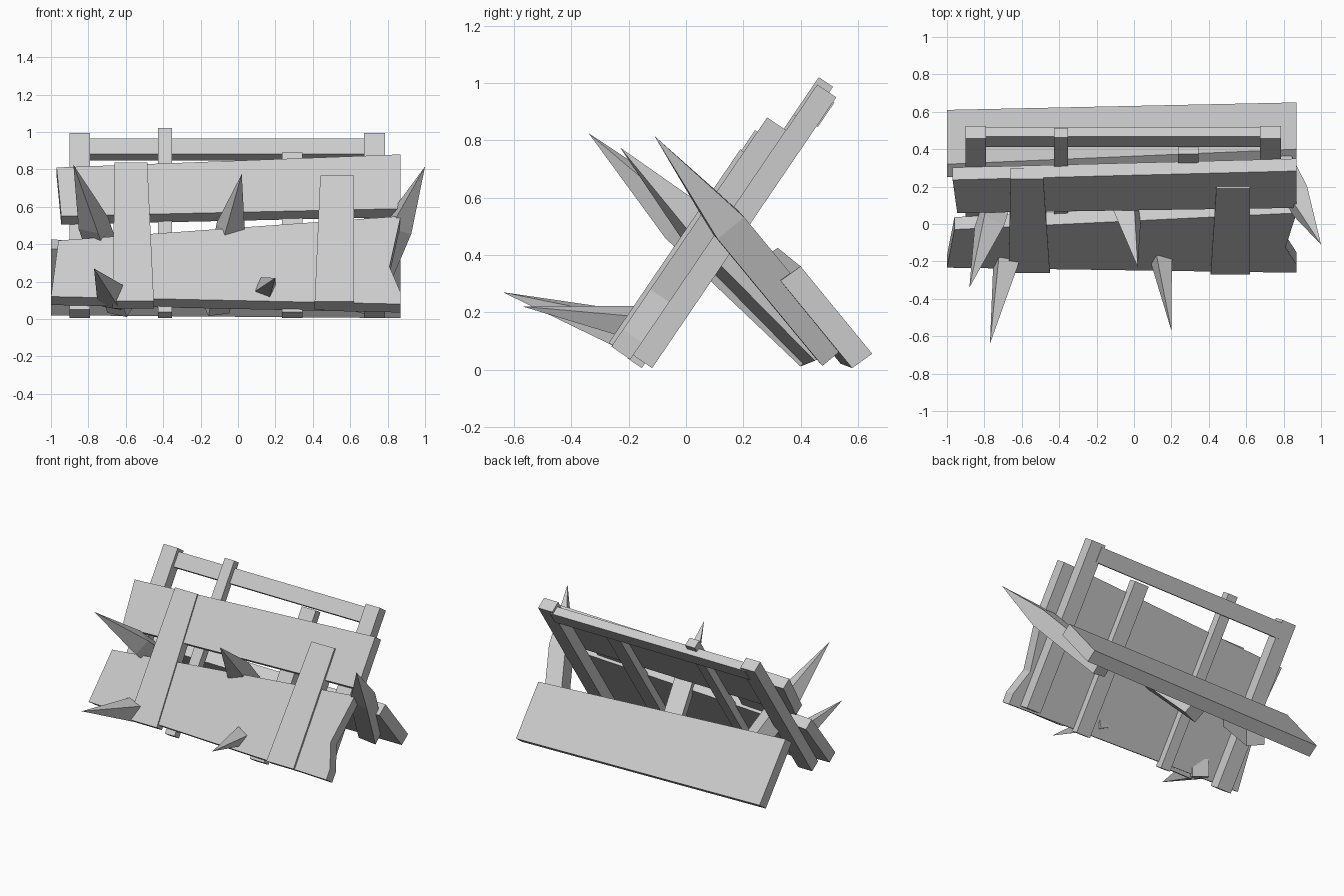
import bpy, bmesh, math
from mathutils import Vector

if "Cube" in bpy.data.objects:
    bpy.data.objects.remove(bpy.data.objects["Cube"], do_unlink=True)

# One plain grey for every timber
GREY = (0.6, 0.6, 0.6, 1.0)
mat = bpy.data.materials.new("weathered_grey")
mat.use_nodes = True
mat.diffuse_color = GREY
mat.node_tree.nodes["Principled BSDF"].inputs["Base Color"].default_value = GREY


def finish(name, bm):
    bmesh.ops.recalc_face_normals(bm, faces=bm.faces)
    mesh = bpy.data.meshes.new(name)
    bm.to_mesh(mesh)
    bm.free()
    mesh.materials.append(mat)
    obj = bpy.data.objects.new(name, mesh)
    bpy.context.collection.objects.link(obj)
    return obj


def loft(name, near, far):
    """Closed solid between two matching outlines."""
    bm = bmesh.new()
    a = [bm.verts.new(p) for p in near]
    b = [bm.verts.new(p) for p in far]
    bm.faces.new(a)
    bm.faces.new(b)
    for i in range(len(a)):
        j = (i + 1) % len(a)
        bm.faces.new((a[i], a[j], b[j], b[i]))
    return finish(name, bm)


# The panel leans back; depth is measured inward from its front surface
SLOPE = 0.68
INWARD = Vector((0, 0.827, -0.562))


def on_panel(x, z, depth):
    return Vector((x, 0.28 + (z - 0.875) * SLOPE, z)) + INWARD * depth


def slab(name, outline, front, back):
    return loft(name, [on_panel(x, z, front) for x, z in outline],
                [on_panel(x, z, back) for x, z in outline])


def box_outline(x, width, low, high):
    h = width / 2
    return [(x - h, low), (x + h, low), (x + h, high), (x - h, high)]


# Wide front boards, the lower one with a split end
slab("lower_board", [(-1.0, 0.12), (0.87, 0.08), (0.87, 0.14), (0.81, 0.28),
                     (0.87, 0.55), (-0.96, 0.42)], 0, 0.08)
slab("upper_board", [(-0.945, 0.55), (0.87, 0.59), (0.87, 0.88), (-0.97, 0.81)], 0, 0.08)

# Front straps across both boards
slab("right_strap", [(-0.67, 0.09), (-0.45, 0.09), (-0.485, 0.83), (-0.66, 0.83)], -0.01, 0.06)
slab("left_strap", [(0.41, 0.085), (0.62, 0.085), (0.62, 0.76), (0.44, 0.76)], -0.015, 0.06)

# Leaning posts behind the boards
for name, x, width, top, front, back in (
        ("right_post", -0.845, 0.11, 1.04, 0.08, 0.16),
        ("inner_right_post", -0.39, 0.075, 1.06, 0.07, 0.13),
        ("inner_left_post", 0.29, 0.11, 0.93, 0.07, 0.13),
        ("left_post", 0.73, 0.11, 1.04, 0.08, 0.16)):
    slab(name, box_outline(x, width, 0.005 + back * 0.562, top), front, back)

# Top rail between the outer posts
slab("top_rail", [(-0.82, 0.94), (0.7, 0.94), (0.7, 1.025), (-0.82, 1.025)], 0.105, 0.165)

# Rear plank resting on the stakes
outer = [Vector((-1.0, 0.61, 0.07)), Vector((0.87, 0.65, 0.055)),
         Vector((0.87, 0.40, 0.36)), Vector((-1.0, 0.32, 0.425))]
thickness = Vector((0, -0.07, -0.05))
loft("rear_plank", outer, [p + thickness for p in outer])


def stake(name, tip, shoulder, end, radius, roll):
    """Square timber cut to a point at the tip."""
    tip, shoulder, end = Vector(tip), Vector(shoulder), Vector(end)
    axis = (end - shoulder).normalized()
    side = axis.cross(Vector((0, 0, 1))).normalized()
    up = side.cross(axis)
    bm = bmesh.new()
    rings = []
    for centre in (shoulder, end):
        ring = []
        for k in range(4):
            a = math.radians(roll + 90 * k)
            ring.append(bm.verts.new(centre + radius * (side * math.cos(a) + up * math.sin(a))))
        rings.append(ring)
    point = bm.verts.new(tip)
    bm.faces.new(rings[1])
    for i in range(4):
        j = (i + 1) % 4
        bm.faces.new((rings[0][i], rings[0][j], rings[1][j], rings[1][i]))
        bm.faces.new((point, rings[0][j], rings[0][i]))
    return finish(name, bm)


# Long sharpened stakes crossing through the panel
for name, tip, end, roll in (
        ("right_stake", (-0.88, -0.34, 0.825), (-0.62, 0.46, 0.065), 30),
        ("middle_stake", (0.02, -0.23, 0.775), (-0.12, 0.47, 0.065), 55),
        ("left_stake", (1.0, -0.11, 0.815), (0.68, 0.51, 0.065), 25)):
    tip, end = Vector(tip), Vector(end)
    stake(name, tip, tip.lerp(end, 0.41), end, 0.085, roll)

# Short stakes poking out low at the front
stake("low_right_spike", (-0.77, -0.64, 0.27), (-0.685, -0.21, 0.14), (-0.66, -0.13, 0.11), 0.08, 35)
stake("low_left_spike", (0.2, -0.57, 0.22), (0.145, -0.19, 0.165), (0.14, -0.12, 0.15), 0.062, 20)
